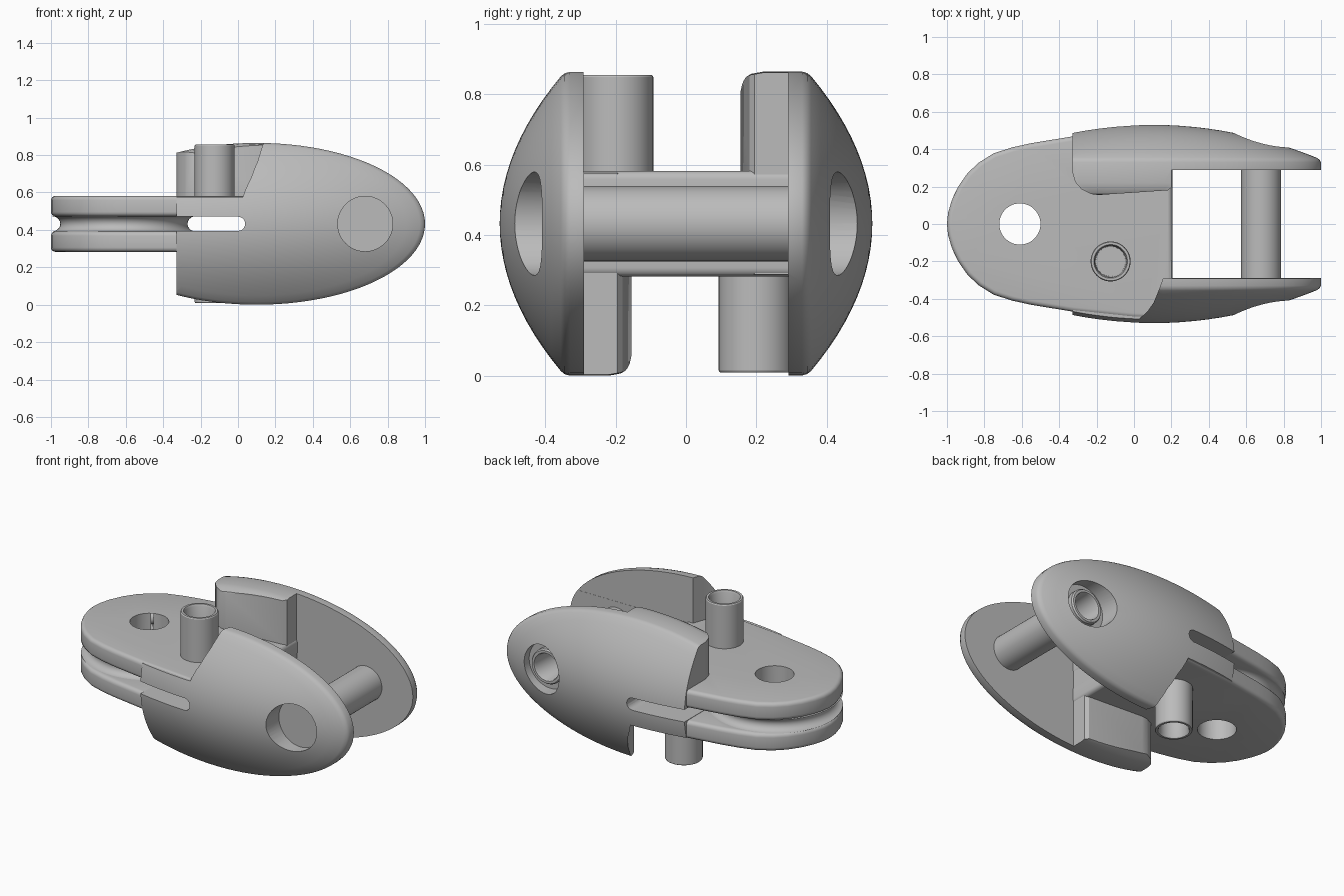
import bpy, bmesh, math
from mathutils import Matrix

if "Cube" in bpy.data.objects:
    bpy.data.objects.remove(bpy.data.objects["Cube"], do_unlink=True)

C = 0.4325                       # height of the turning axis
HALF, SLOT = 0.15, 0.038         # half thickness of plate and of cable slot
HOLE, AXLE_X, POST = (-0.61, 0), 0.68, (-0.125, -0.2)

grey = bpy.data.materials.new("satin_grey")
grey.use_nodes = True
grey.diffuse_color = (0.5, 0.5, 0.5, 1)
grey.node_tree.nodes["Principled BSDF"].inputs["Base Color"].default_value = (0.5, 0.5, 0.5, 1)

# Half turn about the long axis, and "z becomes -y" for parts lying along y
FLIP = Matrix.Translation((0, 0, C)) @ Matrix.Rotation(math.pi, 4, 'X') @ Matrix.Translation((0, 0, -C))
LAY = Matrix.Rotation(math.pi / 2, 4, 'X')


def finish(name, bm, matrix):
    bm.transform(matrix)
    bmesh.ops.recalc_face_normals(bm, faces=bm.faces[:])
    mesh = bpy.data.meshes.new(name)
    bm.to_mesh(mesh)
    bm.free()
    mesh.materials.append(grey)
    ob = bpy.data.objects.new(name, mesh)
    bpy.context.collection.objects.link(ob)
    return ob


def prism(name, points, low, high, bevel=0, matrix=Matrix()):
    bm = bmesh.new()
    face = bm.faces.new([bm.verts.new((x, y, low)) for x, y in points])
    out = bmesh.ops.extrude_face_region(bm, geom=[face])
    moved = [v for v in out["geom"] if isinstance(v, bmesh.types.BMVert)]
    bmesh.ops.translate(bm, verts=moved, vec=(0, 0, high - low))
    if bevel:
        rims = [e for e in bm.edges if abs(e.verts[0].co.z - e.verts[1].co.z) < 1e-4]
        bmesh.ops.bevel(bm, geom=rims, offset=bevel, segments=4, profile=0.5, affect='EDGES')
    return finish(name, bm, matrix)


def lathe(name, profile, matrix=Matrix(), steps=48):
    bm = bmesh.new()
    verts = [bm.verts.new((r, 0, h)) for r, h in profile]
    edges = [bm.edges.new(pair) for pair in zip(verts, verts[1:])]
    bmesh.ops.spin(bm, geom=verts + edges, cent=(0, 0, 0), axis=(0, 0, 1),
                   angle=2 * math.pi, steps=steps)
    bmesh.ops.remove_doubles(bm, verts=bm.verts[:], dist=1e-5)
    return finish(name, bm, matrix)


def rod(name, radius, low, high, matrix):
    return lathe(name, [(0, low), (radius, low), (radius, high), (0, high)], matrix)


def combine(ob, other, operation):
    mod = ob.modifiers.new(operation, 'BOOLEAN')
    mod.operation, mod.object, mod.solver = operation, other, 'EXACT'
    bpy.context.view_layer.objects.active = ob
    bpy.ops.object.modifier_apply(modifier=mod.name)
    bpy.data.objects.remove(other, do_unlink=True)


def smooth(ob):
    bpy.ops.object.select_all(action='DESELECT')
    ob.select_set(True)
    bpy.context.view_layer.objects.active = ob
    bpy.ops.object.shade_smooth_by_angle(angle=math.radians(32))


# Domed cheek: elliptical cap trimmed by a low thick block and a high thin wall
def make_cheek(name):
    dome = [(r * 0.97 / 12, 0.53 - 0.185 * (r * 0.97 / 12) ** 2) for r in range(13)]
    rim = [(0.99, 0.345), (1, 0.33), (1, 0.22), (0.985, 0.185), (0.95, 0.16), (0.9, 0.15), (0, 0.15)]
    place = Matrix.Translation((0.1, 0, C)) @ Matrix.Diagonal((0.9, 1, 0.4325, 1)) @ LAY
    cheek = lathe(name, dome + rim, place, 96)
    low = [(-0.33, -0.7), (-0.33, -0.28), (-0.315, -0.225), (-0.28, -0.185), (-0.23, -0.16),
           (-0.19, -0.155), (0.18, -0.18), (0.2, -0.195), (0.2, -0.29), (1.1, -0.29), (1.1, -0.7)]
    high = [(-0.03, -0.75), (0.0, -0.53), (0.03, -0.505), (0.07, -0.47), (0.105, -0.42),
            (0.13, -0.36), (0.155, -0.291), (1.15, -0.291), (1.15, -0.75)]
    trim = prism("trim", low, -0.1, C + HALF - 0.006)
    combine(trim, prism("trim_high", high, C - 0.1, 1), 'UNION')
    combine(cheek, trim, 'INTERSECT')
    return cheek


body = make_cheek("body")
back = make_cheek("back_cheek")
back.data.transform(FLIP)

# Two rounded flanges, joined by a web behind the cable slot
half = [(0.205, 0.5), (0, 0.503), (-0.33, 0.468), (-0.55, 0.432), (-0.65, 0.41), (-0.75, 0.378),
        (-0.83, 0.328), (-0.89, 0.272), (-0.94, 0.2), (-0.975, 0.125), (-0.994, 0.06), (-1, 0)]
outline = half + [(x, -y) for x, y in half[-2::-1]]
upper = prism("upper_flange", outline, C + SLOT + 0.002, C + HALF, 0.024)
lower = upper.copy()
lower.data = upper.data.copy()
bpy.context.collection.objects.link(lower)
lower.data.transform(FLIP)
web = prism("web", [(-0.05, -0.45), (0.203, -0.45), (0.203, 0.45), (-0.05, 0.45)], C - 0.1, C + 0.1)
for part in (back, upper, lower, web):
    combine(body, part, 'UNION')

# Cable slot with a round end, through the whole width
arc = [math.pi * (i / 10 - 0.5) for i in range(11)]
slot = [(-1.3, -SLOT)] + [(SLOT * math.cos(a), SLOT * math.sin(a)) for a in arc] + [(-1.3, SLOT)]
combine(body, prism("slot", slot, -1, 1, 0, Matrix.Translation((0, 0, C)) @ LAY), 'DIFFERENCE')

# Grooved hub between the flanges
groove = [(0.385 - 0.045 * math.cos(a), C + (SLOT + 0.003) * math.sin(a)) for a in arc]
hub = lathe("hub", [(0, groove[0][1])] + groove + [(0, groove[-1][1])],
            Matrix.Translation((*HOLE, 0)), 64)
combine(body, hub, 'UNION')

# Bored hole, counterbores on both cheeks, and the open end of the axle
axle_place = Matrix.Translation((AXLE_X, 0, C)) @ LAY
combine(body, rod("eye", 0.11, -0.1, 1, Matrix.Translation((*HOLE, 0))), 'DIFFERENCE')
combine(body, rod("front_bore", 0.147, 0.36, 0.7, axle_place), 'DIFFERENCE')
combine(body, rod("back_bore", 0.147, -0.7, -0.36, axle_place), 'DIFFERENCE')
combine(body, rod("back_drill", 0.1, -0.7, -0.22, axle_place), 'DIFFERENCE')
smooth(body)

# Axle across the fork, hollow at the back
axle = lathe("axle", [(0, 0.34), (0.107, 0.34), (0.107, -0.39), (0.1, -0.4), (0.085, -0.4),
                      (0.08, -0.39), (0.08, -0.1), (0, -0.1)], axle_place)
smooth(axle)

# Hollow posts, one above and one below
for name, turn in (("upper_post", Matrix()), ("lower_post", FLIP)):
    post = lathe(name, [(0, 0.54), (0.107, 0.54), (0.107, 0.85), (0.103, 0.856), (0.09, 0.856),
                        (0.084, 0.845), (0.08, 0.6), (0, 0.6)],
                 turn @ Matrix.Translation((*POST, 0)))
    smooth(post)
